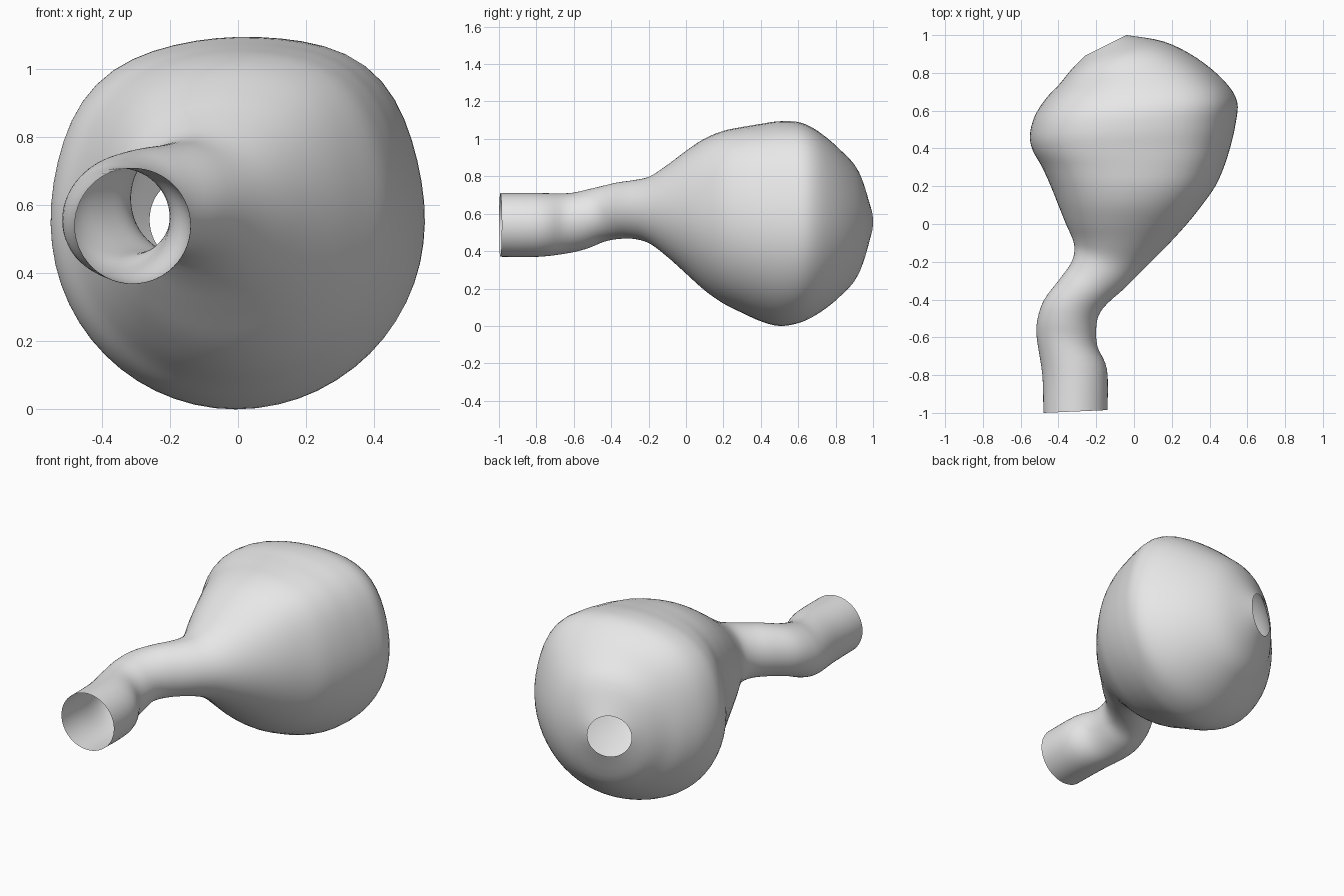
import bpy
import bmesh
import math
from mathutils import Vector

SIDES = 56
STEPS = 4

# Rings from the mouth to the rear opening:
# left x, left y, right x, right y, bottom z, top z
RINGS = [
    (-.48, -1, -.14, -.985, .37, .71),
    (-.485, -.8, -.143, -.77, .37, .71),
    (-.515, -.6, -.193, -.65, .39, .71),
    (-.51, -.5, -.2, -.55, .415, .73),
    (-.475, -.4, -.185, -.48, .45, .75),
    (-.4, -.3, -.14, -.42, .465, .768),
    (-.335, -.21, -.05, -.34, .465, .78),
    (-.315, -.14, .05, -.24, .44, .8),
    (-.325, -.08, .17, -.12, .37, .86),
    (-.36, 0, .28, 0, .28, .935),
    (-.4, .1, .36, .1, .19, 1),
    (-.44, .2, .43, .2, .12, 1.04),
    (-.485, .3, .475, .3, .07, 1.06),
    (-.535, .39, .51, .41, .025, 1.076),
    (-.55, .47, .537, .53, 0, 1.09),
    (-.525, .57, .545, .65, .018, 1.083),
    (-.465, .665, .475, .76, .07, 1.03),
    (-.395, .74, .33, .88, .15, .945),
    (-.33, .82, .16, .965, .25, .85),
    (-.26, .89, -.04, 1, .435, .68),
]


def spline(a, b, c, d, t):
    """Catmull-Rom value between b and c."""
    return b + t * (c - a + t * (2 * a - 5 * b + 4 * c - d
                                 + t * (3 * (b - c) + d - a))) / 2


def refine(rings, steps):
    """Insert smooth in-between rings."""
    last = len(rings) - 1
    result = []
    for i in range(last):
        around = [rings[min(max(i + k, 0), last)] for k in (-1, 0, 1, 2)]
        for s in range(steps):
            result.append([spline(*vals, s / steps) for vals in zip(*around)])
    result.append(rings[last])
    return result


def bump(angle, peak):
    return math.exp(-((angle - peak) / .42) ** 2)


def add_ring(bm, ring):
    """Oval in the upright plane through the left and right points."""
    lx, ly, rx, ry, low, high = ring
    left, right = Vector((lx, ly, 0)), Vector((rx, ry, 0))
    centre = (left + right) / 2 + Vector((0, 0, (low + high) / 2))
    across = (right - left) / 2
    up = Vector((0, 0, (high - low) / 2))
    # The wide body swells at its two upper shoulders
    fullness = min(max((across.length - .2) / .3, 0), 1)
    verts = []
    for j in range(SIDES):
        angle = math.tau * j / SIDES
        swell = 1 + fullness * (.09 * bump(angle, .87) + .065 * bump(angle, 2.35))
        verts.append(bm.verts.new(
            centre + swell * (across * math.cos(angle) + up * math.sin(angle))))
    return verts


def make_material(name, colour):
    mat = bpy.data.materials.new(name)
    mat.use_nodes = True
    mat.diffuse_color = colour
    mat.node_tree.nodes["Principled BSDF"].inputs["Base Color"].default_value = colour
    return mat


cube = bpy.data.objects.get("Cube")
if cube:
    bpy.data.objects.remove(cube, do_unlink=True)

# Hollow bulb with a bent neck, open at both ends
bm = bmesh.new()
loops = [add_ring(bm, ring) for ring in refine(RINGS, STEPS)]
for near, far in zip(loops, loops[1:]):
    for j in range(SIDES):
        k = (j + 1) % SIDES
        bm.faces.new((near[j], far[j], far[k], near[k]))

mesh = bpy.data.meshes.new("hollow_bulb")
bm.to_mesh(mesh)
bm.free()
bulb = bpy.data.objects.new("hollow_bulb", mesh)
bpy.context.collection.objects.link(bulb)
mesh.materials.append(make_material("plain grey", (.8, .8, .8, 1)))

# Smooth skin
bpy.ops.object.select_all(action='DESELECT')
bulb.select_set(True)
bpy.context.view_layer.objects.active = bulb
bpy.ops.object.shade_smooth_by_angle(angle=math.radians(60))
